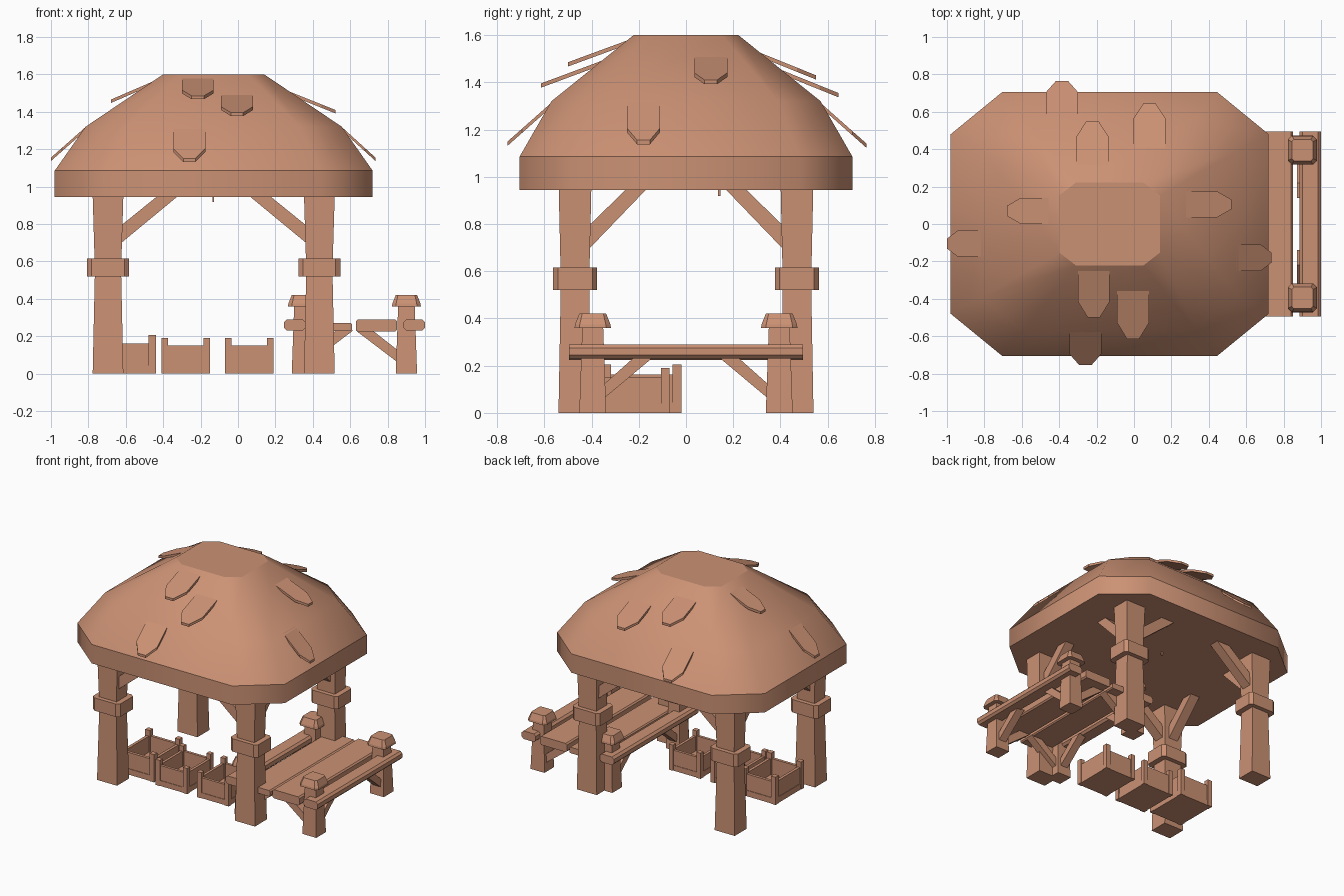
import bpy, bmesh
from mathutils import Vector

cube = bpy.data.objects.get("Cube")
if cube:
    bpy.data.objects.remove(cube, do_unlink=True)

clay = bpy.data.materials.new("warm_clay")
clay.use_nodes = True
colour = (0.6, 0.285, 0.175, 1)
clay.diffuse_color = colour
clay.node_tree.nodes["Principled BSDF"].inputs["Base Color"].default_value = colour


def finish(bm, name):
    bmesh.ops.recalc_face_normals(bm, faces=bm.faces)
    mesh = bpy.data.meshes.new(name)
    bm.to_mesh(mesh)
    bm.free()
    mesh.materials.append(clay)
    obj = bpy.data.objects.new(name, mesh)
    bpy.context.collection.objects.link(obj)
    return obj


def outline(hx, hy, cx=0, cy=0):
    """Rectangle, or octagon when a corner cut is given."""
    if not cx:
        return [(-hx, -hy), (hx, -hy), (hx, hy), (-hx, hy)]
    return [(-hx + cx, -hy), (hx - cx, -hy), (hx, -hy + cy), (hx, hy - cy),
            (hx - cx, hy), (-hx + cx, hy), (-hx, hy - cy), (-hx, -hy + cy)]


def loft(name, x, y, rings, smooth=False, creases=()):
    """Stack outlines (z, half x, half y, cut x, cut y) into a closed solid."""
    bm = bmesh.new()
    loops = [[bm.verts.new((x + u, y + v, r[0])) for u, v in outline(*r[1:])] for r in rings]
    n = len(loops[0])
    for low, high in zip(loops, loops[1:]):
        for i in range(n):
            j = (i + 1) % n
            bm.faces.new((low[i], low[j], high[j], high[i])).smooth = smooth
    bm.faces.new(loops[0])
    bm.faces.new(loops[-1])
    for k in creases:
        for edge in bm.edges:
            if all(v in loops[k] for v in edge.verts):
                edge.smooth = False
    return finish(bm, name)


def prism(name, points, depth):
    """Extrude a flat polygon along a vector."""
    bm = bmesh.new()
    depth = Vector(depth)
    a = [bm.verts.new(Vector(p)) for p in points]
    b = [bm.verts.new(Vector(p) + depth) for p in points]
    bm.faces.new(a)
    bm.faces.new(b)
    for i in range(len(a)):
        j = (i + 1) % len(a)
        bm.faces.new((a[i], a[j], b[j], b[i]))
    return finish(bm, name)


def box(name, x0, x1, y0, y1, z0, z1):
    hx, hy = (x1 - x0) / 2, (y1 - y0) / 2
    return loft(name, x0 + hx, y0 + hy, [(z0, hx, hy), (z1, hx, hy)])


def braces(name, x, y, sx, sy, along_x, along_y, t):
    """Two diagonal struts leaning inward from a post."""
    prism(name + "_x", [(x + sx * r, y - t / 2, z) for r, z in along_x], (0, t, 0))
    prism(name + "_y", [(x - t / 2, y + sy * r, z) for r, z in along_y], (t, 0, 0))


MID = -0.13     # shelter centre in x
BENCH = 0.6225  # bench centre in x

# Domed roof
loft("roof", MID, 0, [(0.945, 0.85, 0.705, 0.275, 0.225), (1.085, 0.85, 0.705, 0.275, 0.225),
                      (1.32, 0.685, 0.57, 0.22, 0.18), (1.6, 0.27, 0.222, 0.09, 0.07)],
     smooth=True, creases=(0, 1, 3))
box("roof_hook", MID - 0.007, MID + 0.003, 0.135, 0.147, 0.918, 0.95)


# Loose shingles: outward direction, sideways position, start and tip (distance, height)
def shingle(out, side, start, tip):
    out = Vector((out[0], out[1], 0))
    across = Vector((-out.y, out.x, 0))
    w = 0.085 if out.y else 0.07
    origin = Vector((side, 0, 0)) if out.y else Vector((0, side, 0))

    def at(u, t):
        r = start[0] + (tip[0] - start[0]) * t
        z = start[1] + (tip[1] - start[1]) * t
        return origin + across * u + out * r + Vector((0, 0, z))

    shape = [(-w, -0.15), (w, -0.15), (w, 0.66), (w * 0.38, 1), (-w * 0.38, 1), (-w, 0.66)]
    prism("shingle", [at(u, t) for u, t in shape], (0, 0, -0.018))


for out, side, start, tip in [
        ((0, -1), -0.26, (0.58, 1.305), (0.755, 1.15)),
        ((0, -1), -0.005, (0.36, 1.49), (0.615, 1.395)),
        ((0, -1), -0.215, (0.25, 1.577), (0.50, 1.485)),
        ((0, 1), -0.385, (0.59, 1.295), (0.765, 1.14)),
        ((0, 1), -0.222, (0.315, 1.525), (0.55, 1.43)),
        ((0, 1), 0.083, (0.41, 1.45), (0.645, 1.355)),
        ((1, 0), 0.105, (0.295, 1.50), (0.52, 1.41)),
        ((1, 0), -0.18, (0.57, 1.305), (0.735, 1.155)),
        ((-1, 0), 0.07, (0.46, 1.56), (0.68, 1.465)),
        ((-1, 0), -0.105, (0.83, 1.305), (1.0, 1.155))]:
    shingle(out, side, start, tip)

for sx in (-1, 1):
    for sy in (-1, 1):
        # Roof posts with collars and struts
        x, y = MID + sx * 0.565, sy * 0.47
        loft("roof_post", x, y, [(0, 0.082, 0.07), (0.55, 0.07, 0.06), (0.95, 0.082, 0.069)])
        loft("post_collar", x, y, [(0.52, 0.112, 0.093, 0.025, 0.02),
                                   (0.615, 0.112, 0.093, 0.025, 0.02)])
        braces("roof_brace", x, y, -sx, -sy,
               [(0.06, 0.69), (0.06, 0.784), (0.265, 0.95), (0.375, 0.95)],
               [(0.05, 0.685), (0.05, 0.785), (0.22, 0.95), (0.305, 0.95)], 0.075)

        # Bench posts with caps and struts
        x, y = BENCH + sx * 0.278, sy * 0.395
        loft("bench_post", x, y, [(0, 0.057, 0.057), (0.37, 0.044, 0.044)])
        loft("bench_post_cap", x, y, [(0.36, 0.077, 0.077, 0.02, 0.02),
                                      (0.375, 0.075, 0.075, 0.02, 0.02),
                                      (0.42, 0.057, 0.057, 0.012, 0.012)])
        braces("bench_brace", x, y, -sx, -sy,
               [(0.04, 0.055), (0.04, 0.12), (0.18, 0.23), (0.27, 0.23)],
               [(0.04, 0.055), (0.04, 0.115), (0.175, 0.235), (0.255, 0.235)], 0.06)


# Bench rails and planks
def plank(name, x, z, hx, hz, cut):
    prism(name, [(x + u, -0.495, z + v) for u, v in outline(hx, hz, cut, cut)], (0, 0.99, 0))


for s in (-1, 1):
    plank("bench_rail", BENCH + s * 0.32, 0.26, 0.0575, 0.03, 0.015)
plank("bench_plank_outer", 0.74, 0.257, 0.11, 0.032, 0.01)
plank("bench_plank_inner", 0.50, 0.25, 0.11, 0.022, 0.008)


# Open crates: floor, four walls, corner posts
def crate(x, y, k):
    hx, hy, p, wall = 0.13 * k, 0.155 * k, 0.035 * k, 0.02 * k
    low, rim, top = 0.04 * k, 0.15 * k, 0.19 * k
    box("crate_floor", x - hx + 0.004, x + hx - 0.004, y - hy + 0.004, y + hy - 0.004, 0, low)
    for s in (-1, 1):
        wx, wy = x + s * (hx - p / 2), y + s * (hy - p / 2)
        box("crate_side", wx - wall / 2, wx + wall / 2, y - hy + p, y + hy - p, low, rim)
        box("crate_end", x - hx + p, x + hx - p, wy - wall / 2, wy + wall / 2, low, rim)
        for t in (-1, 1):
            px, py = x + s * (hx - p / 2), y + t * (hy - p / 2)
            loft("crate_post", px, py, [(0, p / 2, p / 2), (top, p / 2, p / 2)])


crate(-0.58, -0.187, 1.08)
crate(-0.28, -0.225, 1)
crate(0.06, -0.225, 1)
